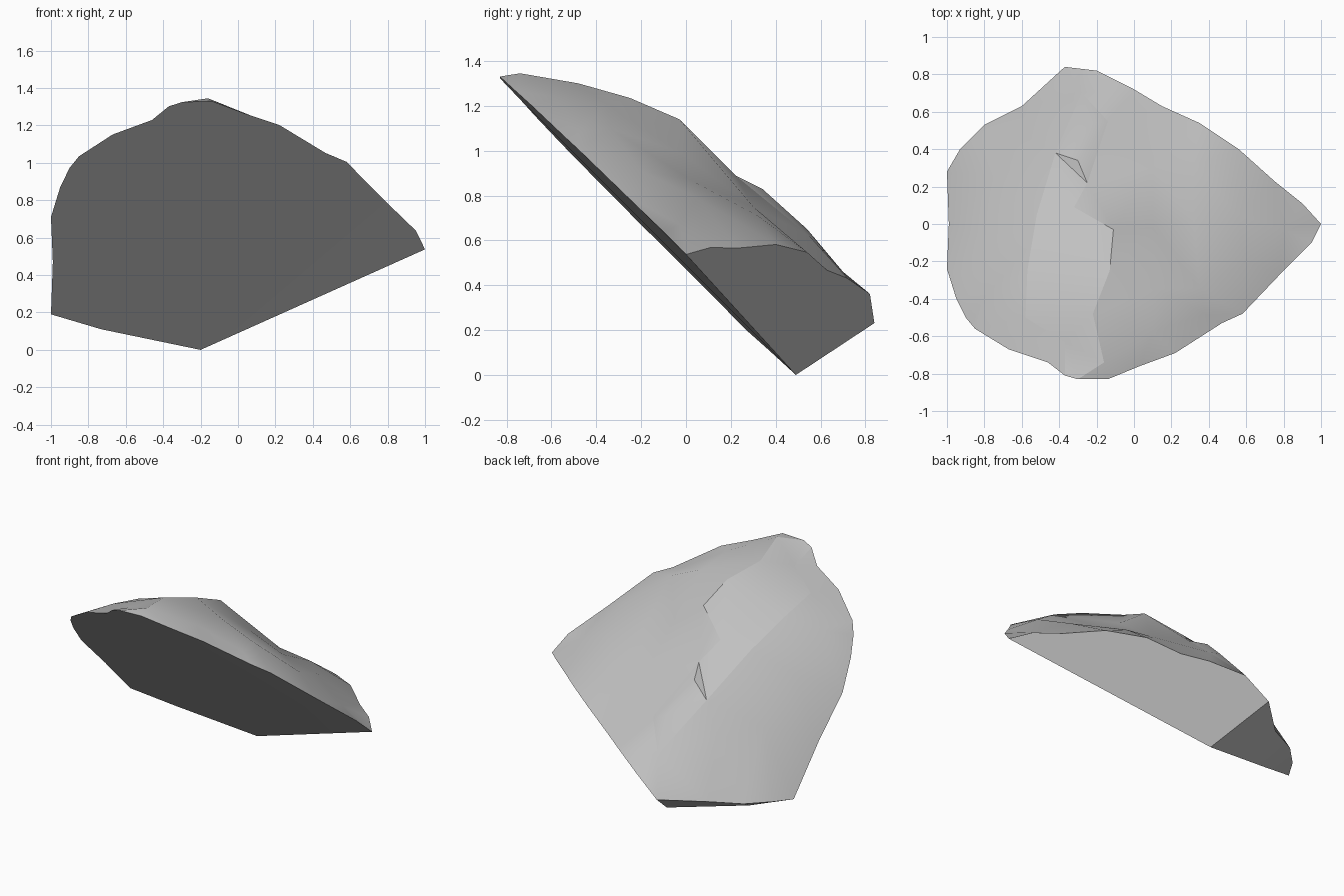
import bpy, bmesh, math
from mathutils import Vector
from mathutils.geometry import delaunay_2d_cdt

cube = bpy.data.objects.get("Cube")
if cube:
    bpy.data.objects.remove(cube, do_unlink=True)


def base_plane(x, y):
    """Height of the big flat underside."""
    return 0.505 + 0.035 * x - y


def end_plane(x, y):
    """Height of the flat break on the left rear end."""
    return 0.895 * (x + 0.2) + 1.095 * (y - 0.49)


# Rim of the rock, going clockwise from above, in three stretches
end_rim = [(-.37, .84), (-.2, .82), (0, .72), (.15, .63), (.35, .54),
           (.56, .4), (.75, .23), (.9, .11), (1, 0)]
front_rim = [(.95, -.1), (.78, -.27), (.58, -.48), (.47, -.53), (.22, -.69),
             (.03, -.76), (-.14, -.83), (-.3, -.83), (-.37, -.81),
             (-.46, -.74), (-.67, -.67), (-.85, -.56), (-.9, -.5),
             (-.95, -.4), (-1, -.24), (-.99, 0), (-1, .28)]
rear_rim = [(-.93, .4), (-.8, .53), (-.6, .63)]

# Both borders of the raised crest, and loose points on its top and slopes
crest_left = [(-.37, -.63, 1.25), (-.58, -.5, 1.17), (-.57, -.25, 1.11),
              (-.52, .05, .98), (-.42, .38, .74), (-.28, .7, .46)]
crest_right = [(-.14, .55, .62), (-.25, .22, .89), (-.32, .09, 1.01),
               (-.11, -.03, 1.14), (-.13, -.25, 1.235), (-.22, -.48, 1.3),
               (-.16, -.74, 1.345)]
loose = [(-.3, .34, .83), (-.23, .54, .65),
         (.1, -.02, .99), (.12, -.35, 1.2), (.35, -.34, 1.1),
         (.1, .3, .75), (.32, .32, .71), (.32, .02, .87), (.55, .05, .79),
         (.6, -.2, .91), (.8, -.03, .67), (.1, -.58, 1.24),
         (.38, -.48, 1.09), (-.78, -.35, 1.03), (-.78, -.05, .85),
         (-.75, .25, .6), (-.55, .45, .55)]

rim = ([Vector((x, y, end_plane(x, y))) for x, y in end_rim]
       + [Vector((x, y, base_plane(x, y))) for x, y in front_rim]
       + [Vector((x, y, 0.2)) for x, y in rear_rim])
points = rim + [Vector(p) for p in crest_left + crest_right + loose]

# Constraint edges: the rim loop and the crest border
count = len(rim)
rim_edges = [(i, (i + 1) % count) for i in range(count)]
crest_start = len(end_rim) + front_rim.index((-.37, -.81))
crest_end = len(end_rim) + front_rim.index((-.3, -.83))
crest = list(range(count, count + len(crest_left) + len(crest_right)))
chain = [crest_start] + crest + [crest_end]
crest_edges = list(zip(chain, chain[1:]))

result = delaunay_2d_cdt([p.xy for p in points], rim_edges + crest_edges,
                         [], 1, 0.0001)
triangles, origins = result[2], result[3]

# Weathered upper surface
bm = bmesh.new()
verts = [bm.verts.new(p) for p in points]
for tri in triangles:
    bm.faces.new([verts[origins[i][0]] for i in tri])
for a, b in crest_edges:
    edge = bm.edges.get((verts[a], verts[b]))
    if edge:
        edge.smooth = False

# Flat break surfaces: underside, left rear end, right rear end
heel = bm.verts.new((-.2, .49, 0))
heel_side = bm.verts.new((-.73, .37, 0.11))
tip = len(end_rim) - 1
tail = tip + len(front_rim)
bm.faces.new(verts[tip:tail + 1] + [heel_side, heel])
bm.faces.new(verts[:tip + 1] + [heel])
bm.faces.new(verts[tail:count] + [verts[0], heel, heel_side])
bmesh.ops.triangulate(bm, faces=[f for f in bm.faces if len(f.verts) > 4])
bmesh.ops.recalc_face_normals(bm, faces=bm.faces[:])

mesh = bpy.data.meshes.new("rock")
bm.to_mesh(mesh)
bm.free()
rock = bpy.data.objects.new("rock", mesh)
bpy.context.collection.objects.link(rock)

# Plain stone colour
stone = bpy.data.materials.new("grey stone")
stone.use_nodes = True
colour = (0.53, 0.53, 0.53, 1)
stone.diffuse_color = colour
stone.node_tree.nodes["Principled BSDF"].inputs["Base Color"].default_value = colour
mesh.materials.append(stone)

bpy.ops.object.select_all(action='DESELECT')
rock.select_set(True)
bpy.context.view_layer.objects.active = rock
bpy.ops.object.shade_smooth_by_angle(angle=math.radians(35))
